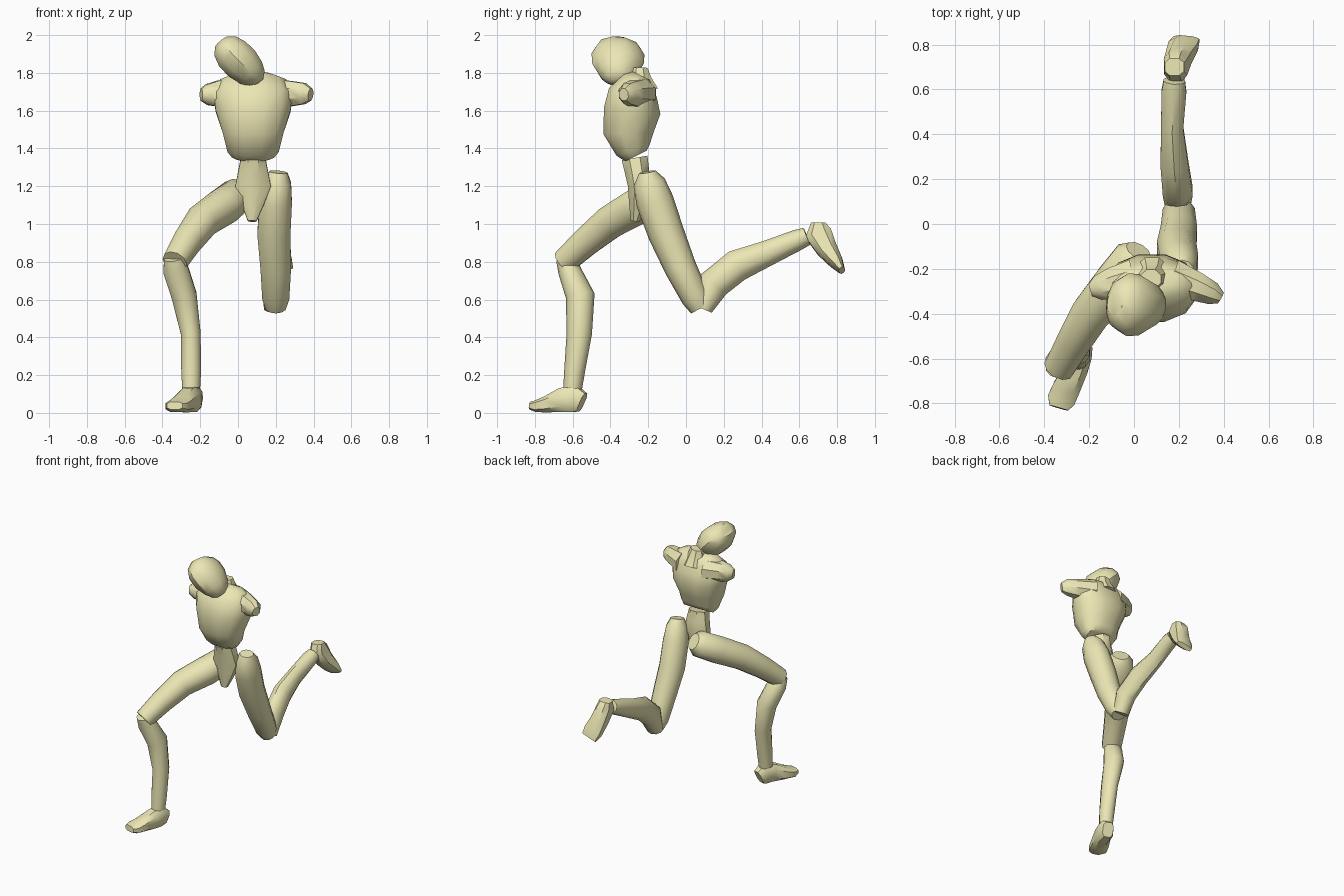
import bpy, bmesh, math
from mathutils import Vector


def loft(name, sections, u=(1, 0, 0), sides=10, power=1.0, angle=40):
    """Skin rings of (x, y, z, half width, half depth); u is the width direction."""
    bm = bmesh.new()
    pts = [Vector(s[:3]) for s in sections]
    rings = []
    for i, s in enumerate(sections):
        t = (pts[min(i + 1, len(pts) - 1)] - pts[max(i - 1, 0)]).normalized()
        w = Vector(u)
        w = (w - t * w.dot(t)).normalized()
        d = t.cross(w)
        ring = []
        for k in range(sides):
            a = 2 * math.pi * (k + 0.5) / sides
            c, n = math.cos(a), math.sin(a)
            c = math.copysign(abs(c) ** power, c)
            n = math.copysign(abs(n) ** power, n)
            ring.append(bm.verts.new(pts[i] + w * c * s[3] + d * n * s[4]))
        rings.append(ring)
    for a, b in zip(rings, rings[1:]):
        for k in range(sides):
            j = (k + 1) % sides
            bm.faces.new((a[k], a[j], b[j], b[k]))
    bm.faces.new(rings[0][::-1])
    bm.faces.new(rings[-1])
    bmesh.ops.recalc_face_normals(bm, faces=bm.faces)
    me = bpy.data.meshes.new(name)
    bm.to_mesh(me)
    bm.free()
    me.shade_smooth()
    me.set_sharp_from_angle(angle=math.radians(angle))
    me.materials.append(skin)
    ob = bpy.data.objects.new(name, me)
    bpy.context.collection.objects.link(ob)
    return ob


skin = bpy.data.materials.new("pale_yellow")
skin.diffuse_color = (0.84, 0.80, 0.46, 1)

# Tilted head, tapering to the chin
loft("head", [(-0.085, -0.35, 1.965, 0.045, 0.06), (-0.065, -0.355, 1.94, 0.08, 0.115),
              (-0.03, -0.36, 1.90, 0.10, 0.14), (0.02, -0.36, 1.85, 0.103, 0.137),
              (0.07, -0.36, 1.80, 0.085, 0.105), (0.10, -0.36, 1.77, 0.06, 0.075),
              (0.115, -0.36, 1.752, 0.025, 0.04)], u=(0.73, 0, 0.68))

# Neck, chest and shoulder stumps
loft("neck", [(0.08, -0.23, 1.70, 0.085, 0.09), (0.08, -0.245, 1.77, 0.065, 0.065),
              (0.075, -0.245, 1.825, 0.05, 0.045)], sides=8)
loft("chest", [(0.08, -0.265, 1.36, 0.115, 0.065), (0.08, -0.28, 1.39, 0.14, 0.095),
               (0.08, -0.305, 1.48, 0.165, 0.137), (0.08, -0.285, 1.60, 0.205, 0.155),
               (0.08, -0.28, 1.69, 0.215, 0.135), (0.08, -0.25, 1.755, 0.18, 0.09),
               (0.08, -0.235, 1.785, 0.11, 0.05)], sides=12, power=0.9)
loft("left_shoulder", [(0.17, -0.24, 1.69, 0.09, 0.085), (0.28, -0.28, 1.69, 0.07, 0.072),
                       (0.35, -0.31, 1.69, 0.055, 0.06), (0.385, -0.33, 1.685, 0.03, 0.035)],
     u=(0.4, 0.9, 0), sides=8)
loft("right_shoulder", [(0.0, -0.24, 1.69, 0.09, 0.085), (-0.10, -0.265, 1.69, 0.075, 0.075),
                        (-0.16, -0.285, 1.685, 0.06, 0.06), (-0.195, -0.295, 1.685, 0.03, 0.035)],
     u=(-0.3, 0.9, 0), sides=8)

# Waist and wedge-shaped pelvis
loft("pelvis", [(0.075, -0.27, 1.015, 0.025, 0.025), (0.078, -0.255, 1.10, 0.062, 0.05),
                (0.08, -0.25, 1.20, 0.102, 0.062), (0.08, -0.26, 1.28, 0.085, 0.07),
                (0.08, -0.272, 1.35, 0.07, 0.075)], sides=8)

# Forward leg
loft("right_thigh", [(0.02, -0.12, 1.18, 0.06, 0.06), (0.0, -0.155, 1.155, 0.098, 0.095),
                     (-0.08, -0.265, 1.09, 0.105, 0.10), (-0.19, -0.395, 1.015, 0.093, 0.093),
                     (-0.27, -0.53, 0.905, 0.08, 0.08), (-0.335, -0.645, 0.80, 0.07, 0.068)],
     u=(0.82, -0.57, 0))
loft("right_shin", [(-0.34, -0.645, 0.82, 0.055, 0.045), (-0.33, -0.62, 0.76, 0.07, 0.06),
                    (-0.285, -0.56, 0.62, 0.07, 0.077), (-0.25, -0.565, 0.42, 0.055, 0.067),
                    (-0.248, -0.59, 0.22, 0.055, 0.055), (-0.248, -0.60, 0.13, 0.05, 0.05)])
loft("right_foot", [(-0.225, -0.55, 0.055, 0.04, 0.055), (-0.24, -0.59, 0.075, 0.055, 0.075),
                    (-0.26, -0.65, 0.068, 0.057, 0.068), (-0.30, -0.73, 0.045, 0.065, 0.045),
                    (-0.325, -0.785, 0.035, 0.066, 0.033), (-0.335, -0.82, 0.038, 0.045, 0.022)],
     u=(0.93, -0.37, 0), sides=8, power=0.7)

# Trailing leg
loft("left_thigh", [(0.215, -0.205, 1.275, 0.05, 0.045), (0.21, -0.195, 1.22, 0.075, 0.085),
                    (0.20, -0.165, 1.12, 0.09, 0.10), (0.19, -0.105, 0.95, 0.092, 0.096),
                    (0.20, -0.03, 0.77, 0.085, 0.085), (0.20, 0.05, 0.61, 0.075, 0.075),
                    (0.20, 0.08, 0.555, 0.055, 0.06)])
loft("left_shin", [(0.195, 0.09, 0.55, 0.06, 0.05), (0.195, 0.145, 0.68, 0.07, 0.085),
                   (0.18, 0.27, 0.78, 0.065, 0.085), (0.17, 0.43, 0.845, 0.052, 0.068),
                   (0.178, 0.59, 0.915, 0.058, 0.056), (0.18, 0.64, 0.935, 0.05, 0.048)])
loft("left_foot", [(0.18, 0.70, 1.005, 0.045, 0.04), (0.185, 0.70, 0.95, 0.055, 0.075),
                   (0.20, 0.745, 0.87, 0.06, 0.06), (0.22, 0.795, 0.80, 0.07, 0.04),
                   (0.235, 0.825, 0.755, 0.062, 0.018)], u=(1, 0, 0.1), sides=8, power=0.75)
